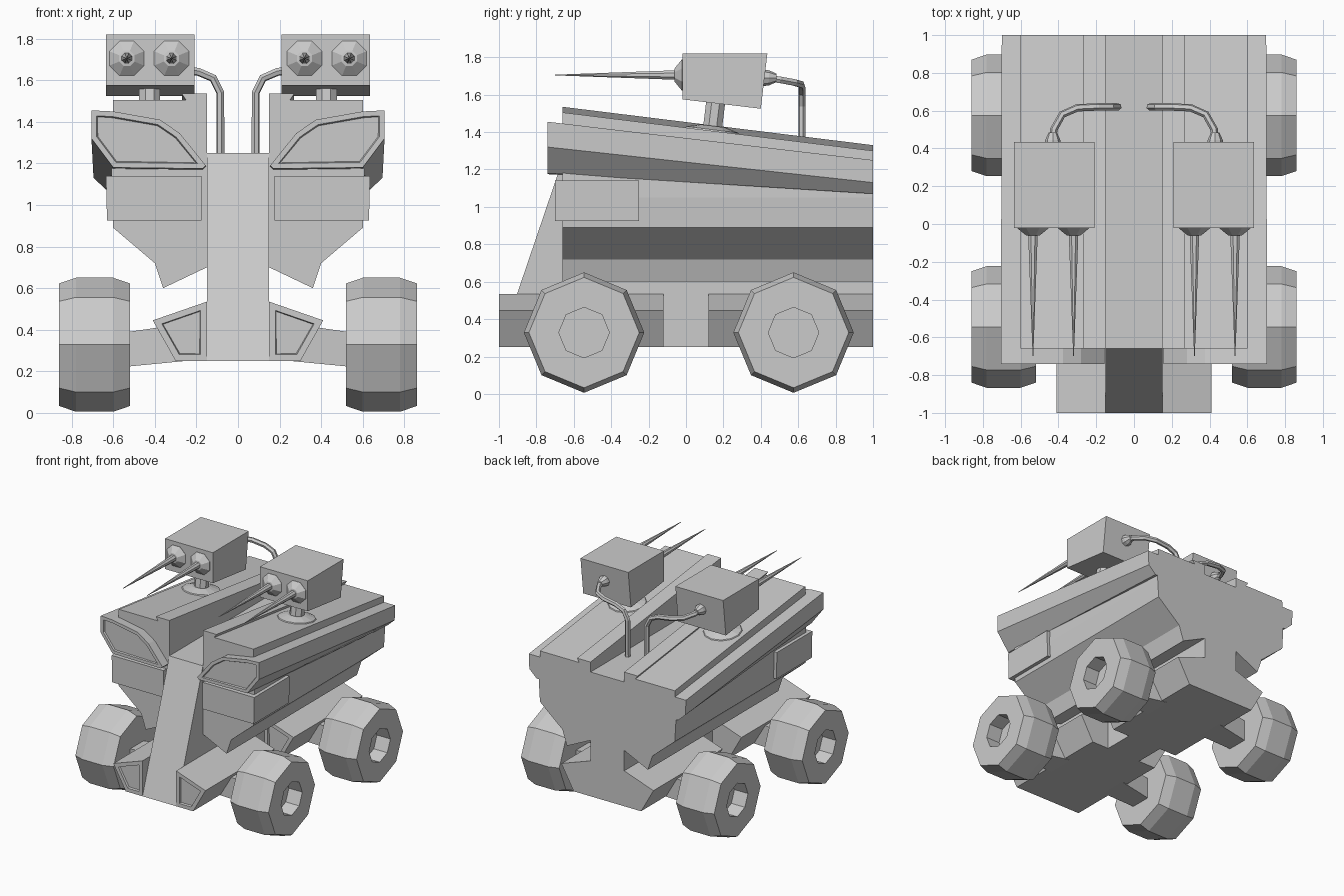
import bpy, bmesh
from math import pi, atan
from mathutils import Matrix, Vector

cube = bpy.data.objects.get("Cube")
if cube:
    bpy.data.objects.remove(cube, do_unlink=True)

GREY = (0.6, 0.6, 0.6, 1)
grey = bpy.data.materials.new("plain grey")
grey.use_nodes = True
grey.diffuse_color = GREY
grey.node_tree.nodes["Principled BSDF"].inputs["Base Color"].default_value = GREY


def finish(name, bm, mirror=True):
    bmesh.ops.recalc_face_normals(bm, faces=bm.faces)
    mesh = bpy.data.meshes.new(name)
    bm.to_mesh(mesh)
    bm.free()
    mesh.materials.append(grey)
    ob = bpy.data.objects.new(name, mesh)
    bpy.context.collection.objects.link(ob)
    if mirror:
        ob.modifiers.new("Mirror", 'MIRROR').use_mirror_merge = False
    return ob


def loft(name, loop_a, loop_b, mirror=True, inset=None):
    """Solid between two matching loops; inset = (width, depth) sinks the first cap."""
    bm = bmesh.new()
    a = [bm.verts.new(p) for p in loop_a]
    b = [bm.verts.new(p) for p in loop_b]
    cap = bm.faces.new(a)
    bm.faces.new(b[::-1])
    for i in range(len(a)):
        j = (i + 1) % len(a)
        bm.faces.new((a[i], b[i], b[j], a[j]))
    bmesh.ops.recalc_face_normals(bm, faces=bm.faces)
    if inset:
        rim = bmesh.ops.inset_region(bm, faces=[cap], thickness=inset[0], use_even_offset=True)
        bmesh.ops.inset_region(bm, faces=[cap], thickness=0.006, depth=-inset[1])
    return finish(name, bm, mirror)


def at_y(profile, y):
    return [(x, y, z) for x, z in profile]


def lathe(name, profile, matrix, sides=8, turn=0):
    """Spin (radius, height) rings about local z; ends are capped."""
    bm = bmesh.new()
    rings = []
    for r, h in profile:
        rings.append([bm.verts.new(matrix @ (Matrix.Rotation(turn + 2 * pi * i / sides, 4, 'Z')
                                             @ Vector((r, 0, h)))) for i in range(sides)])
    for lo, hi in zip(rings, rings[1:]):
        for i in range(sides):
            j = (i + 1) % sides
            bm.faces.new((lo[i], lo[j], hi[j], hi[i]))
    bm.faces.new(rings[0][::-1])
    bm.faces.new(rings[-1])
    return finish(name, bm)


# Central spine with raked nose
side = [(-1, 0.25), (1, 0.25), (1, 1.25), (-0.66, 1.25)]
loft("spine", [(-0.15, y, z) for y, z in side], [(0.15, y, z) for y, z in side], mirror=False)

# Side hulls: upper points drop toward the rear
lower = [(0.15, 0.70), (0.36, 0.60), (0.40, 0.72), (0.60, 0.89), (0.61, 1.05)]
upper = [(0.60, 1.505), (0.25, 1.505), (0.27, 1.535), (0.15, 1.535)]
loft("side_hull", at_y(lower + upper, -0.66),
     at_y(lower + [(x, z - 0.205) for x, z in upper], 1))

# Tapering shoulder armour with recessed front panel
loft("shoulder_armour",
     at_y([(0.705, 1.455), (0.60, 1.45), (0.375, 1.41), (0.28, 1.345), (0.155, 1.19),
           (0.17, 1.175), (0.60, 1.18), (0.705, 1.32)], -0.74),
     at_y([(0.70, 1.25), (0.60, 1.25), (0.375, 1.21), (0.28, 1.18), (0.155, 1.10),
           (0.17, 1.07), (0.63, 1.07), (0.695, 1.13)], 1), inset=(0.025, 0.012))

# Cheek boxes under the armour
box = [(0.175, 0.925), (0.63, 0.925), (0.635, 1.14), (0.175, 1.14)]
loft("cheek_box", at_y(box, -0.70), at_y(box, -0.25))

# Suspension pods, struts and wheels
pod = [(0.15, 0.25), (0.30, 0.25), (0.41, 0.445), (0.15, 0.535)]
for label, y0, y1, axle in (("front", -1, -0.12, -0.545), ("rear", 0.12, 1, 0.575)):
    loft(label + "_pod", at_y(pod, y0), at_y(pod, y1), inset=(0.03, 0.015))
    inner = [(0.25, axle + s * 0.11, z) for s, z in ((-1, 0.25), (1, 0.25), (1, 0.43), (-1, 0.43))]
    outer = [(0.56, axle + s * 0.08, z) for s, z in ((-1, 0.22), (1, 0.22), (1, 0.385), (-1, 0.385))]
    loft(label + "_strut", inner, outer)
    lathe(label + "_wheel",
          [(0.295, 0.52), (0.322, 0.60), (0.322, 0.78), (0.295, 0.86), (0.135, 0.86), (0.135, 0.74)],
          Matrix.Translation((0, axle, 0.328)) @ Matrix.Rotation(pi / 2, 4, 'Y'))

# Turret boxes on tilted necks
turret = [(-0.02, 1.82), (0.435, 1.82), (0.40, 1.525), (-0.02, 1.575)]
loft("turret", [(0.21, y, z) for y, z in turret], [(0.635, y, z) for y, z in turret])
tilt = Matrix.Translation((0.425, 0.14, 1.408)) @ Matrix.Rotation(-atan(0.124), 4, 'X')
lathe("turret_neck", [(0.055, -0.02), (0.055, 0.17)], tilt, turn=pi / 8)
lathe("turret_base", [(0.15, -0.01), (0.14, 0.005), (0.07, 0.025)], tilt, sides=12)

# Spike guns with faceted mounts
forward = Matrix.Rotation(pi / 2, 4, 'X')
for label, x in (("inner", 0.32), ("outer", 0.535)):
    lathe(label + "_gun", [(0.09, 0), (0.09, 0.022), (0.04, 0.06), (0.027, 0.062), (0.002, 0.70)],
          Matrix.Translation((x, 0, 1.705)) @ forward, turn=pi / 8)

# Cable from the turret back down into the spine channel
lathe("cable_socket", [(0.045, 0), (0.04, 0.035), (0.022, 0.075)],
      Matrix.Translation((0.43, 0.41, 1.69)) @ Matrix.Rotation(-pi / 2, 4, 'X'))
curve = bpy.data.curves.new("cable", 'CURVE')
curve.dimensions = '3D'
curve.bevel_depth = 0.02
curve.bevel_resolution = 1
path = [(0.43, 0.42, 1.69), (0.425, 0.50, 1.68), (0.38, 0.58, 1.665), (0.30, 0.615, 1.655),
        (0.19, 0.62, 1.64), (0.12, 0.62, 1.61), (0.085, 0.62, 1.54), (0.085, 0.62, 1.24)]
spline = curve.splines.new('POLY')
spline.points.add(len(path) - 1)
for point, co in zip(spline.points, path):
    point.co = (*co, 1)
spline.use_smooth = False
curve.materials.append(grey)
cable = bpy.data.objects.new("cable", curve)
bpy.context.collection.objects.link(cable)
cable.modifiers.new("Mirror", 'MIRROR').use_mirror_merge = False
